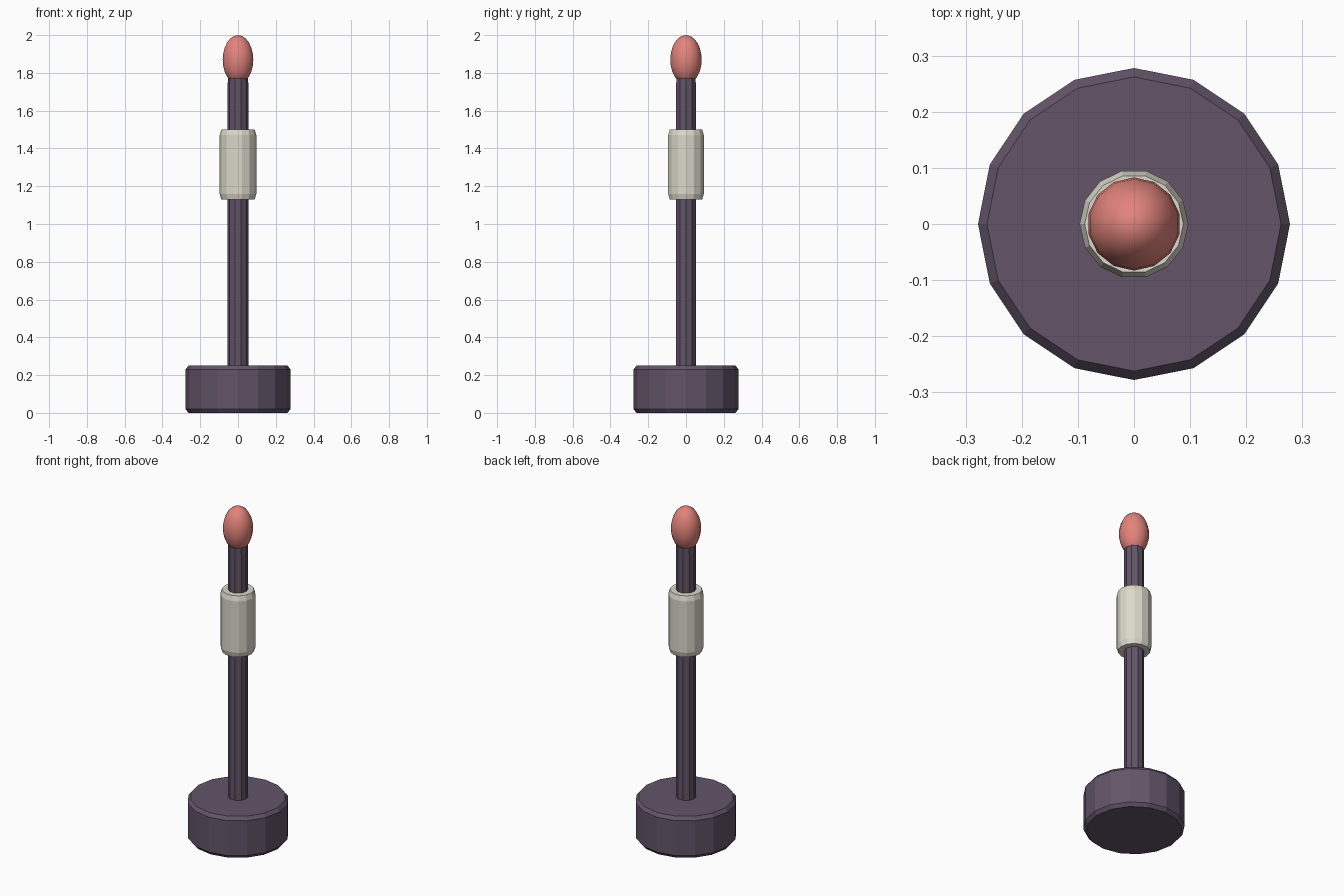
import bpy, bmesh, math

if "Cube" in bpy.data.objects:
    bpy.data.objects.remove(bpy.data.objects["Cube"])


def material(name, rgb):
    m = bpy.data.materials.new(name)
    lin = [((c / 255 + 0.055) / 1.055) ** 2.4 for c in rgb]
    m.diffuse_color = (*lin, 1)
    m.use_nodes = True
    m.node_tree.nodes["Principled BSDF"].inputs["Base Color"].default_value = m.diffuse_color
    return m


PLUM = material("dark plum", (98, 84, 104))
IVORY = material("warm ivory", (220, 217, 203))
CORAL = material("coral", (226, 132, 124))


def lathe(name, profile, sides, mat):
    """Closed solid turned around z from (radius, height) points, bottom to top."""
    bm = bmesh.new()
    rings = []
    for r, z in profile:
        rings.append([bm.verts.new((r * math.cos(2 * math.pi * i / sides),
                                    r * math.sin(2 * math.pi * i / sides), z))
                      for i in range(sides)])
    for a, b in zip(rings, rings[1:]):
        for i in range(sides):
            j = (i + 1) % sides
            bm.faces.new((a[i], a[j], b[j], b[i]))
    bm.faces.new(rings[0][::-1])
    bm.faces.new(rings[-1])
    me = bpy.data.meshes.new(name)
    bm.to_mesh(me)
    bm.free()
    me.materials.append(mat)
    ob = bpy.data.objects.new(name, me)
    bpy.context.collection.objects.link(ob)
    return ob


# Heavy round foot with chamfered rims
lathe("base", [(0.262, 0), (0.278, 0.02), (0.278, 0.23), (0.262, 0.25)], 16, PLUM)

# Slim upright
lathe("stem", [(0.055, 0.24), (0.055, 1.72), (0.053, 1.80)], 10, PLUM)

# Collar around the upright
lathe("sleeve", [(0.088, 1.13), (0.097, 1.16), (0.097, 1.47), (0.088, 1.5)], 14, IVORY)

# Egg-shaped tip
bpy.ops.mesh.primitive_uv_sphere_add(segments=14, ring_count=12, radius=1, location=(0, 0, 1.87))
tip = bpy.context.object
tip.name = "tip"
tip.scale = (0.083, 0.083, 0.13)
bpy.ops.object.transform_apply(location=False, rotation=False, scale=True)
bpy.ops.object.shade_smooth()
tip.data.materials.append(CORAL)
